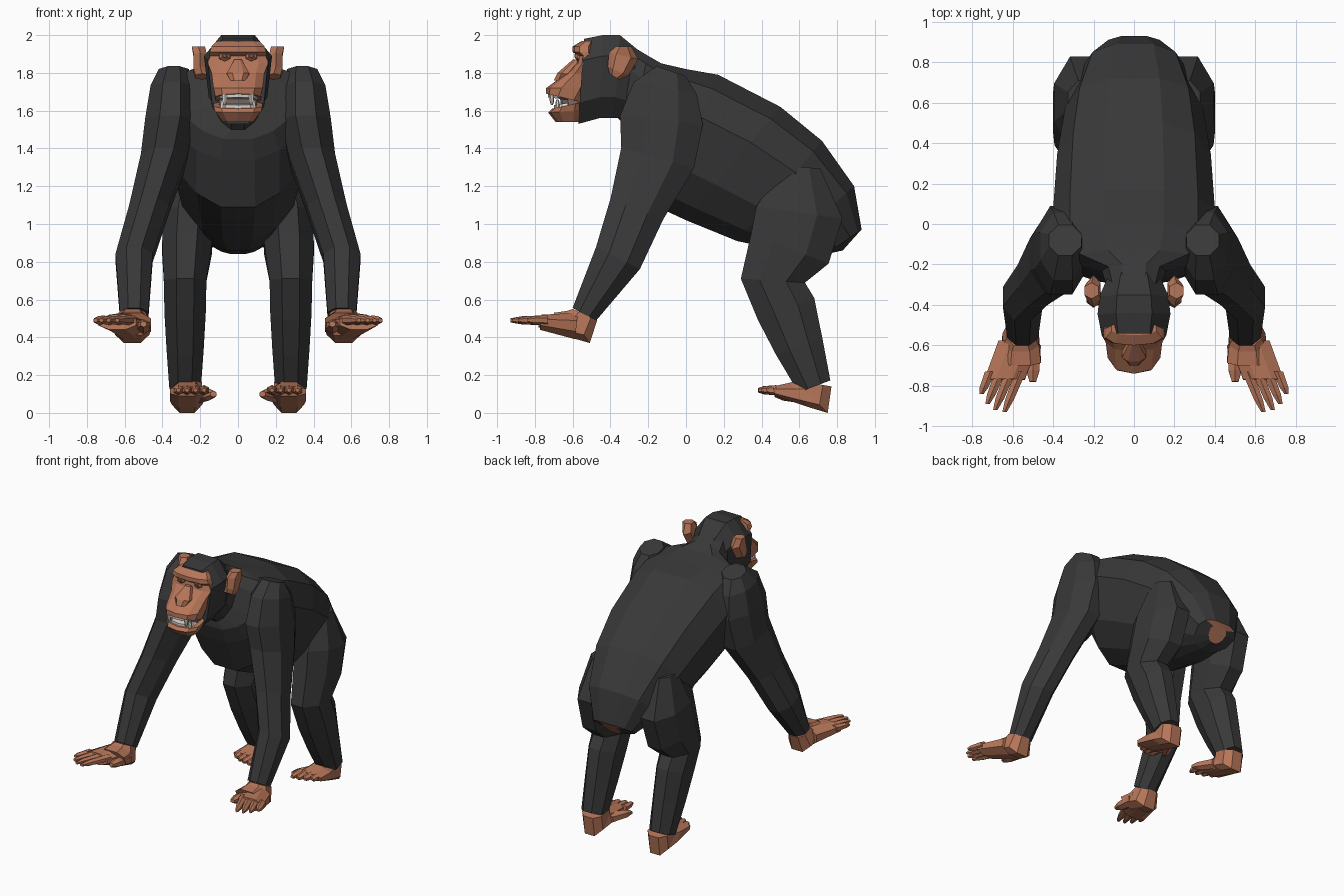
import bpy
import bmesh
from math import cos, sin, pi
from mathutils import Vector

cube = bpy.data.objects.get("Cube")
if cube:
    bpy.data.objects.remove(cube, do_unlink=True)


def make_material(name, colour):
    material = bpy.data.materials.new(name)
    material.use_nodes = True
    material.diffuse_color = (*colour, 1)
    shader = next(node for node in material.node_tree.nodes if node.type == "BSDF_PRINCIPLED")
    shader.inputs["Base Color"].default_value = (*colour, 1)
    return material


FUR = make_material("dark_fur", (0.04, 0.04, 0.04))
SKIN = make_material("brown_skin", (0.47, 0.18, 0.1))
TEETH = make_material("ivory_teeth", (0.7, 0.65, 0.6))
MOUTH = make_material("mouth_lining", (0.2, 0.15, 0.13))
EYE = make_material("brown_eye", (0.2, 0.11, 0.08))


def cross_section(sides, power, taper):
    """Chamfered-box outline filling the unit square, narrowed on its lower half."""
    angles = [2 * pi * (i + 0.5) / sides for i in range(sides)]
    shape = lambda value: abs(value) ** power * (1 if value > 0 else -1)
    points = [(shape(cos(angle)), shape(sin(angle))) for angle in angles]
    wide = max(point[0] for point in points)
    tall = max(point[1] for point in points)
    return [(u / wide * (1 + taper * min(v, 0)), v / tall) for u, v in points]


def skin_rings(name, rings, material, outline):
    """Skin rings given as (centre, half depth vector, half width along x)."""
    sides = len(outline)
    bm = bmesh.new()
    loops = []
    for centre, depth, width in rings:
        across = Vector((width, 0, 0))
        loops.append([bm.verts.new(centre + across * u + depth * v) for u, v in outline])
    for low, high in zip(loops, loops[1:]):
        for i in range(sides):
            j = (i + 1) % sides
            bm.faces.new((low[i], low[j], high[j], high[i]))
    bm.faces.new(loops[0])
    bm.faces.new(loops[-1])
    bmesh.ops.recalc_face_normals(bm, faces=bm.faces)
    mesh = bpy.data.meshes.new(name)
    bm.to_mesh(mesh)
    bm.free()
    mesh.materials.append(material)
    obj = bpy.data.objects.new(name, mesh)
    bpy.context.collection.objects.link(obj)
    return obj


def body(name, rows, material, sides=10, power=0.8, taper=0, x=0):
    """Loft of (edge (y, z), opposite edge (y, z), half width)."""
    rings = []
    for a, b, width in rows:
        a, b = Vector((x, *a)), Vector((x, *b))
        rings.append(((a + b) / 2, (a - b) / 2, width))
    return skin_rings(name, rings, material, cross_section(sides, power, taper))


def limb(name, points, material, side, width, sides=8):
    """Tube through (x, y, z, half depth); width is a rule applied to the depth."""
    centres = [Vector((x * side, y, z)) for x, y, z, depth in points]
    rings = []
    for i, centre in enumerate(centres):
        tangent = centres[min(i + 1, len(centres) - 1)] - centres[max(i - 1, 0)]
        depth = tangent.cross(Vector((1, 0, 0))).normalized() * points[i][-1]
        rings.append((centre, depth, width(points[i][-1])))
    return skin_rings(name, rings, material, cross_section(sides, 1, 0))


def digit(name, start, end, radius, material, side):
    """Tapered finger, toe or fang."""
    start, end = Vector(start), Vector(end)
    points = [(*start.lerp(end, along), radius * scale)
              for along, scale in ((0, 1), (0.7, 0.8), (1, 0.4))]
    limb(name, points, material, side, lambda depth: depth, 6)


def digit_fan(name, start, step, length, side):
    """Four digits side by side that get shorter toward the outside."""
    for i in range(4):
        base = Vector(start) + Vector((step * i, 0, 0))
        reach = length * (1 - i * i / 20)
        tip = base + Vector(((step - 0.045) * 80 * reach, -reach, 0))
        digit(f"{name}_{i + 1}", base, tip, 0.027, SKIN, side)


def muscle(depth):
    return 0.05 + 0.37 * depth


# Torso, back edge then belly edge, from neck to rump
torso = body("torso", [
    ((-0.3, 1.95), (-0.36, 1.56), 0.13),
    ((-0.2, 1.89), (-0.3, 1.5), 0.16),
    ((-0.13, 1.85), (-0.3, 1.45), 0.34),
    ((0, 1.82), (-0.26, 1.34), 0.4),
    ((0.17, 1.79), (-0.15, 1.09), 0.4),
    ((0.5, 1.62), (0, 1.02), 0.38),
    ((0.72, 1.44), (0.27, 0.91), 0.34),
    ((0.89, 1.2), (0.5, 0.86), 0.26),
    ((0.93, 0.97), (0.74, 0.84), 0.16),
    ((0.91, 0.95), (0.83, 0.86), 0.07),
], FUR, sides=12, power=0.75, taper=0.4)

# Bare rump patch on the rear underside
torso.data.materials.append(SKIN)
for face in torso.data.polygons:
    if face.center.y > 0.82 and face.normal.z < -0.3 and abs(face.center.x) < 0.07:
        face.material_index = 1

# Skull, crown edge then jaw edge
body("skull", [
    ((-0.24, 1.91), (-0.32, 1.56), 0.13),
    ((-0.35, 2), (-0.38, 1.56), 0.17),
    ((-0.44, 2), (-0.46, 1.56), 0.18),
    ((-0.54, 1.98), (-0.57, 1.53), 0.16),
], FUR, sides=8, taper=0.3)

# Bare face from brow to upper lip: height, front, half width
face_rows = [
    (1.97, -0.55, 0.11),
    (1.94, -0.6, 0.14),
    (1.91, -0.6, 0.15),
    (1.89, -0.57, 0.15),
    (1.85, -0.58, 0.16),
    (1.8, -0.63, 0.14),
    (1.72, -0.74, 0.13),
]
face_rings = [((front, z), (-0.48, z), width) for z, front, width in face_rows]
lip = ((-0.74, 1.69), (-0.53, 1.64), 0.12)
body("face", face_rings + [lip], SKIN)
body("nose", [
    ((-0.6, 1.87), (-0.55, 1.87), 0.02),
    ((-0.68, 1.8), (-0.6, 1.79), 0.06),
    ((-0.7, 1.76), (-0.6, 1.76), 0.04),
], SKIN, sides=8)

# Open mouth: jaw, lining and tooth rows
body("lower_jaw", [
    ((-0.71, 1.61), (-0.53, 1.65), 0.13),
    ((-0.73, 1.59), (-0.53, 1.6), 0.12),
    ((-0.69, 1.54), (-0.55, 1.54), 0.08),
], SKIN)
body("mouth_lining", [
    ((-0.67, 1.7), (-0.53, 1.7), 0.1),
    ((-0.66, 1.6), (-0.53, 1.6), 0.1),
], MOUTH)
for name, front, z, edge in (("upper_teeth", -0.73, 1.69, 1.67),
                             ("lower_teeth", -0.7, 1.61, 1.63)):
    body(name, [((front, z), (-0.56, 1.64), 0.1),
                ((front, edge), (-0.56, 1.65), 0.09)], TEETH)

for label, side in (("left", 1), ("right", -1)):
    # Head details
    eye = Vector((0.07, -0.55, 1.89))
    forward = Vector((0, -0.036, 0))
    digit(label + "_eyelid", eye, eye + forward, 0.035, SKIN, side)
    digit(label + "_eye", eye, eye + forward * 1.1, 0.022, EYE, side)
    digit(label + "_upper_fang", (0.07, -0.71, 1.69), (0.07, -0.71, 1.63), 0.014, TEETH, side)
    digit(label + "_lower_fang", (0.08, -0.68, 1.6), (0.08, -0.68, 1.66), 0.014, TEETH, side)
    limb(label + "_ear", [
        (0.19, -0.38, 1.78, 0.03),
        (0.2, -0.36, 1.81, 0.06),
        (0.2, -0.33, 1.89, 0.08),
        (0.21, -0.33, 1.94, 0.04),
    ], SKIN, side, lambda depth: 0.035, sides=6)

    # Arm from shoulder to wrist
    limb(label + "_arm", [
        (0.34, -0.08, 1.81, 0.08),
        (0.35, -0.11, 1.72, 0.17),
        (0.36, -0.13, 1.55, 0.22),
        (0.39, -0.15, 1.35, 0.2),
        (0.47, -0.26, 1.08, 0.15),
        (0.55, -0.36, 0.82, 0.13),
        (0.55, -0.54, 0.52, 0.07),
    ], FUR, side, muscle)

    # Hand with four fingers and a thumb, upper edge then palm edge
    body(label + "_hand", [
        ((-0.6, 0.55), (-0.47, 0.49), 0.07),
        ((-0.63, 0.54), (-0.51, 0.37), 0.09),
        ((-0.7, 0.53), (-0.65, 0.41), 0.1),
    ], SKIN, sides=8, power=0.8, x=0.56 * side)
    limb(label + "_knuckles", [
        (0.57, -0.58, 0.46, 0.07),
        (0.64, -0.77, 0.48, 0.04),
    ], SKIN, side, lambda depth: 0.1)
    digit_fan(label + "_finger", (0.56, -0.73, 0.49), 0.05, 0.2, side)
    digit(label + "_thumb", (0.5, -0.6, 0.45), (0.5, -0.78, 0.47), 0.04, SKIN, side)

    # Leg from hip to ankle
    limb(label + "_leg", [
        (0.24, 0.61, 1.3, 0.1),
        (0.26, 0.6, 1.06, 0.23),
        (0.27, 0.55, 0.87, 0.22),
        (0.28, 0.46, 0.7, 0.17),
        (0.28, 0.53, 0.55, 0.16),
        (0.28, 0.6, 0.35, 0.13),
        (0.28, 0.68, 0.14, 0.09),
    ], FUR, side, muscle)

    # Foot with four toes and a splayed big toe, upper edge then sole edge
    body(label + "_foot", [
        ((0.59, 0.17), (0.77, 0.14), 0.08),
        ((0.58, 0.17), (0.75, 0), 0.08),
        ((0.55, 0.16), (0.65, 0.03), 0.09),
        ((0.46, 0.14), (0.47, 0.09), 0.09),
    ], SKIN, sides=8, power=0.8, x=0.27 * side)
    digit_fan(label + "_toe", (0.18, 0.48, 0.12), 0.045, 0.1, side)
    digit(label + "_big_toe", (0.21, 0.62, 0.09), (0.13, 0.47, 0.1), 0.04, SKIN, side)
